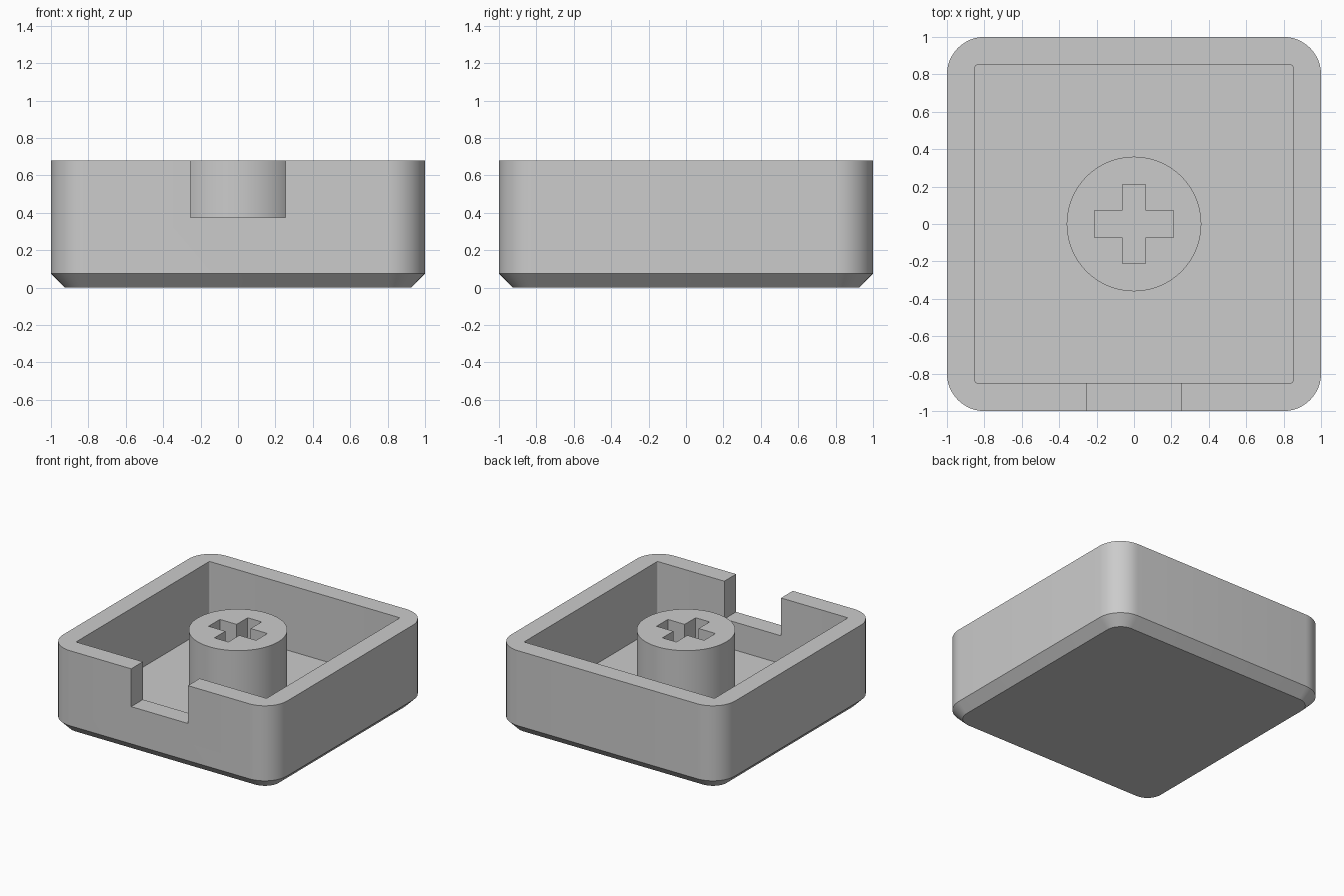
import bpy, bmesh, math

cube = bpy.data.objects.get("Cube")
if cube:
    bpy.data.objects.remove(cube, do_unlink=True)

grey = bpy.data.materials.new("plain grey")
grey.use_nodes = True
colour = (0.6, 0.6, 0.6, 1)
grey.diffuse_color = colour
grey.node_tree.nodes["Principled BSDF"].inputs["Base Color"].default_value = colour

HEIGHT, FLOOR, WALL = 0.68, 0.15, 0.15


def rounded_square(half, radius, steps=12):
    """Counter-clockwise outline of a square with rounded corners."""
    c = half - radius
    points = []
    for quadrant, (sx, sy) in enumerate(((1, 1), (-1, 1), (-1, -1), (1, -1))):
        for i in range(steps + 1):
            a = math.pi / 2 * (quadrant + i / steps)
            points.append((sx * c + radius * math.cos(a), sy * c + radius * math.sin(a)))
    return points


def circle(radius, sides=64):
    turn = 2 * math.pi / sides
    return [(radius * math.cos(i * turn), radius * math.sin(i * turn)) for i in range(sides)]


def loft(name, sections):
    """Skin a closed solid through (outline, z) sections."""
    bm = bmesh.new()
    rings = [[bm.verts.new((x, y, z)) for x, y in outline] for outline, z in sections]
    n = len(rings[0])
    for low, high in zip(rings, rings[1:]):
        for i in range(n):
            j = (i + 1) % n
            bm.faces.new((low[i], low[j], high[j], high[i]))
    bm.faces.new(rings[0][::-1])
    bm.faces.new(rings[-1])
    bmesh.ops.recalc_face_normals(bm, faces=bm.faces[:])
    mesh = bpy.data.meshes.new(name)
    bm.to_mesh(mesh)
    bm.free()
    mesh.materials.append(grey)
    obj = bpy.data.objects.new(name, mesh)
    bpy.context.collection.objects.link(obj)
    return obj


def select(obj):
    bpy.ops.object.select_all(action='DESELECT')
    obj.select_set(True)
    bpy.context.view_layer.objects.active = obj


def carve(obj, cutter):
    """Subtract the cutter, remove it and shade the result."""
    cutter.hide_render = True
    mod = obj.modifiers.new("cut", 'BOOLEAN')
    mod.operation = 'DIFFERENCE'
    mod.solver = 'EXACT'
    mod.object = cutter
    select(obj)
    bpy.ops.object.modifier_apply(modifier=mod.name)
    bpy.data.objects.remove(cutter, do_unlink=True)
    select(obj)
    bpy.ops.object.shade_smooth_by_angle(angle=math.radians(30))


# Hollow tray with a chamfered base
outer = rounded_square(1, 0.2)
inner = rounded_square(1 - WALL, 0.012)
tray = loft("tray", [
    (rounded_square(0.925, 0.125), 0),
    (outer, 0.075),
    (outer, HEIGHT),
    (inner, HEIGHT),
    (inner, FLOOR),
])

# Notch in the front wall
w = 0.253
notch = [(-w, -1.2), (w, -1.2), (w, -0.7), (-w, -0.7)]
carve(tray, loft("notch_cutter", [(notch, 0.375), (notch, 1)]))

# Round stem with a cross-shaped socket
stem = loft("stem", [(circle(0.36), FLOOR - 0.02), (circle(0.36), HEIGHT)])
a, b, r = 0.062, 0.072, 0.212
cross = [(r, -b), (r, b), (a, b), (a, r), (-a, r), (-a, b),
         (-r, b), (-r, -b), (-a, -b), (-a, -r), (a, -r), (a, -b)]
carve(stem, loft("socket_cutter", [(cross, FLOOR + 0.01), (cross, 1)]))
